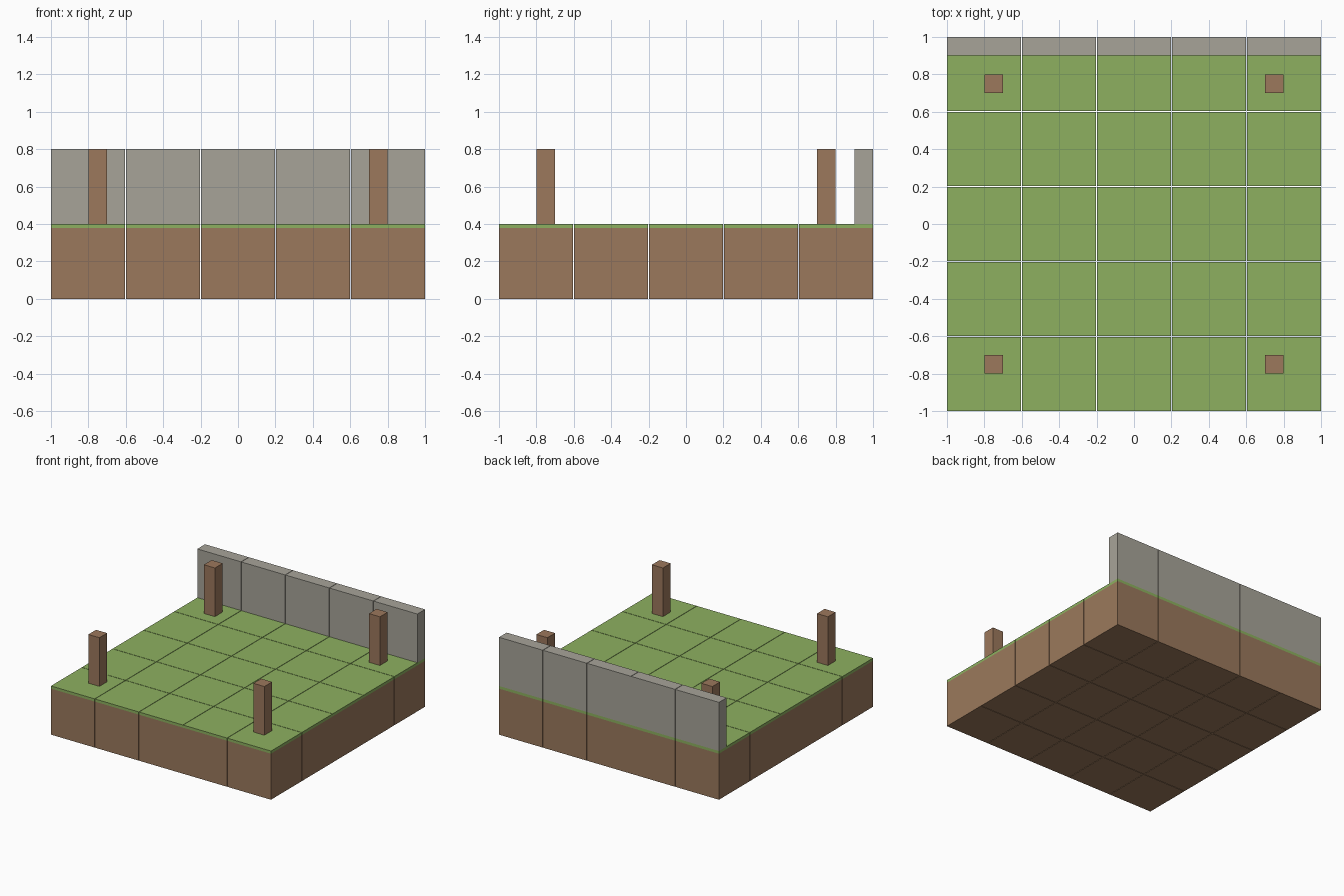
import bpy
import bmesh
from mathutils import Matrix, Vector

cube = bpy.data.objects.get("Cube")
if cube:
    bpy.data.objects.remove(cube, do_unlink=True)


def material(name, rgb):
    """Flat material from 0-255 display values."""
    linear = [((c / 255 + 0.055) / 1.055) ** 2.4 for c in rgb] + [1]
    mat = bpy.data.materials.new(name)
    mat.use_nodes = True
    mat.diffuse_color = linear
    bsdf = mat.node_tree.nodes["Principled BSDF"]
    bsdf.inputs["Base Color"].default_value = linear
    bsdf.inputs["Roughness"].default_value = 0.9
    return mat


soil = material("soil brown", (155, 121, 92))
grass = material("grass green", (141, 176, 96))
stone = material("stone grey", (167, 164, 153))
wood = material("wood brown", (156, 120, 92))


def boxes(name, mat, centres, size, z0, z1):
    """One object made of equal boxes standing between two heights."""
    bm = bmesh.new()
    for x, y in centres:
        place = Matrix.Translation((x, y, (z0 + z1) / 2))
        scale = Matrix.Diagonal(Vector((size[0], size[1], z1 - z0, 1)))
        bmesh.ops.create_cube(bm, size=1, matrix=place @ scale)
    mesh = bpy.data.meshes.new(name)
    bm.to_mesh(mesh)
    bm.free()
    mesh.materials.append(mat)
    obj = bpy.data.objects.new(name, mesh)
    bpy.context.collection.objects.link(obj)
    return obj


# Five blocks per side with hairline joints between them
COUNT, TILE = 5, 0.397
PITCH = (2 - TILE) / (COUNT - 1)
steps = [(i - (COUNT - 1) / 2) * PITCH for i in range(COUNT)]
ground = [(x, y) for x in steps for y in steps]

# Ground blocks with a thin layer of turf
boxes("soil_blocks", soil, ground, (TILE, TILE), 0, 0.378)
boxes("grass_tiles", grass, ground, (TILE, TILE), 0.378, 0.4)

# Back wall with capstones
wall = [(x, 0.95) for x in steps]
boxes("wall_blocks", stone, wall, (TILE, 0.1), 0.4, 0.778)
boxes("wall_caps", stone, wall, (TILE, 0.1), 0.778, 0.8)

# Four corner posts with caps
posts = [(x, y) for x in (-0.75, 0.75) for y in (-0.75, 0.75)]
boxes("posts", wood, posts, (0.1, 0.1), 0.4, 0.778)
boxes("post_caps", wood, posts, (0.1, 0.1), 0.778, 0.8)
